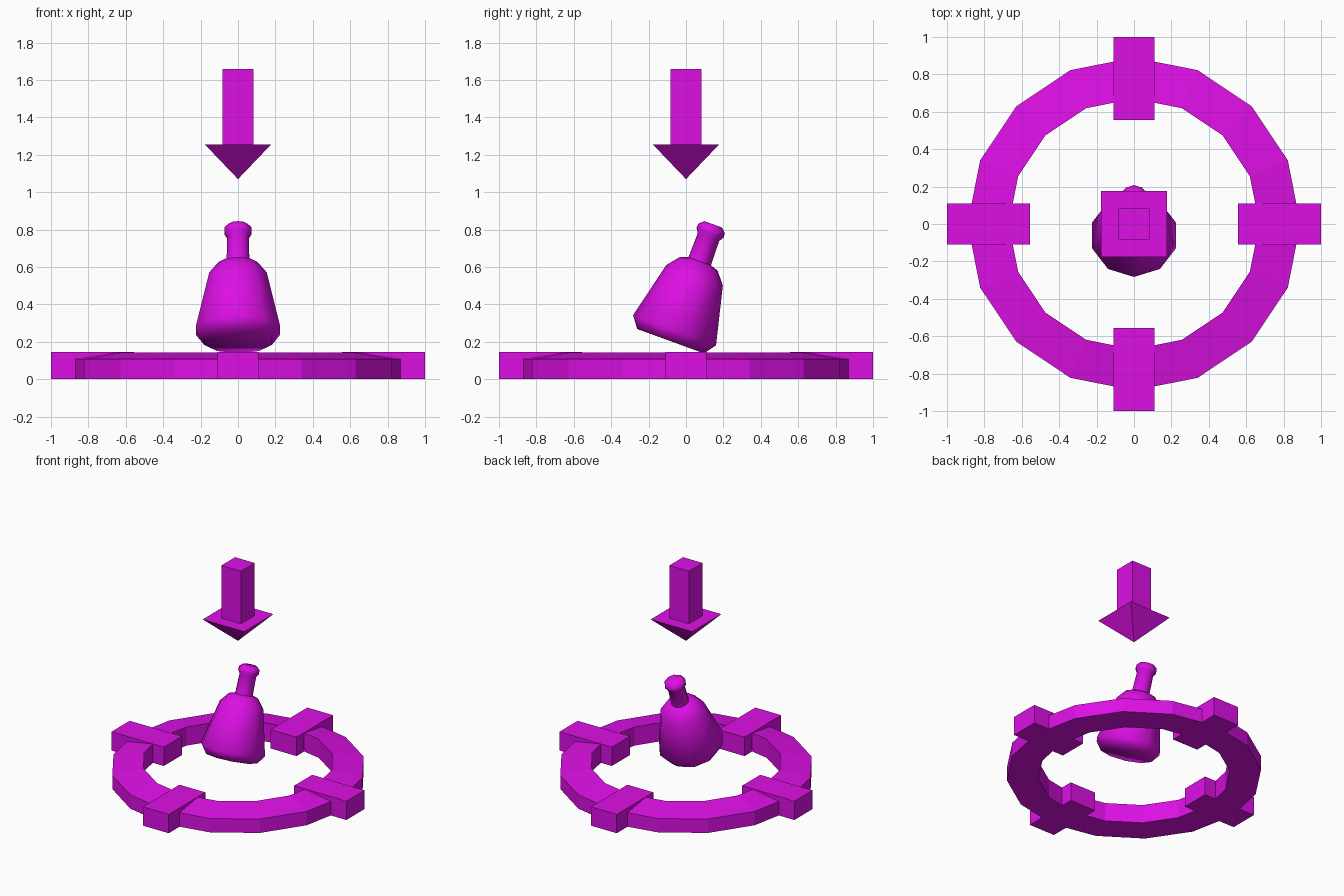
import bpy, bmesh
from math import sin, cos, pi, radians
from mathutils import Matrix

if "Cube" in bpy.data.objects:
    bpy.data.objects.remove(bpy.data.objects["Cube"])

mat = bpy.data.materials.new("magenta")
mat.diffuse_color = (0.72, 0.005, 0.78, 1)
mat.use_nodes = True
mat.node_tree.nodes["Principled BSDF"].inputs["Base Color"].default_value = mat.diffuse_color


def finish(name, bm):
    bmesh.ops.recalc_face_normals(bm, faces=bm.faces)
    me = bpy.data.meshes.new(name)
    bm.to_mesh(me)
    bm.free()
    me.materials.append(mat)
    ob = bpy.data.objects.new(name, me)
    bpy.context.collection.objects.link(ob)
    return ob


def box(name, x0, x1, y0, y1, z0, z1, turn=0):
    bm = bmesh.new()
    bmesh.ops.create_cube(bm, size=1)
    bm.transform(Matrix.Rotation(turn, 4, 'Z')
                 @ Matrix.Translation(((x0 + x1) / 2, (y0 + y1) / 2, (z0 + z1) / 2))
                 @ Matrix.Diagonal((x1 - x0, y1 - y0, z1 - z0, 1)))
    return finish(name, bm)


def lathe(name, profile, sides, start=0.0, closed=False, matrix=Matrix()):
    """Revolve (radius, height) points; closed joins last to first, otherwise caps the ends."""
    bm = bmesh.new()
    rings = [[bm.verts.new((r * cos(start + 2 * pi * i / sides),
                            r * sin(start + 2 * pi * i / sides), z))
              for i in range(sides)] for r, z in profile]
    pairs = list(zip(rings, rings[1:]))
    if closed:
        pairs.append((rings[-1], rings[0]))
    else:
        bm.faces.new(rings[0])
        bm.faces.new(rings[-1])
    for a, b in pairs:
        for i in range(sides):
            j = (i + 1) % sides
            bm.faces.new((a[i], a[j], b[j], b[i]))
    bm.transform(matrix)
    return finish(name, bm)


# Base ring, top sloping down towards the outside
lathe("base_ring", [(0.67, 0), (0.89, 0), (0.89, 0.107), (0.67, 0.143)], 16, closed=True)

# Four blocks across the ring
for k, side in enumerate(("right", "back", "left", "front")):
    box("ring_block_" + side, 0.555, 1.0, -0.11, 0.11, 0, 0.145, k * pi / 2)

# Tilted ten-sided flask
flask = [(0.19, 0.163), (0.236, 0.225), (0.161, 0.537), (0.108, 0.603), (0.064, 0.618),
         (0.061, 0.755), (0.077, 0.78), (0.075, 0.805), (0.05, 0.828)]
tilt = Matrix.Rotation(radians(-20), 4, 'X') @ Matrix.Translation((0, -0.147, 0))
bottle = lathe("flask", flask, 10, start=pi / 2, matrix=tilt)
bpy.context.view_layer.objects.active = bottle
bottle.select_set(True)
bpy.ops.object.shade_smooth_by_angle(angle=radians(60))

# Arrow pointing down at the flask
box("arrow_shaft", -0.083, 0.083, -0.083, 0.083, 1.25, 1.66)
bm = bmesh.new()
bmesh.ops.create_cone(bm, cap_ends=True, segments=4, radius1=0.0, radius2=0.177 * 2 ** 0.5,
                      depth=0.185, matrix=Matrix.Translation((0, 0, 1.1625))
                      @ Matrix.Rotation(pi / 4, 4, 'Z'))
bmesh.ops.remove_doubles(bm, verts=bm.verts, dist=0.0001)
# Square the head to the axes whatever the start angle of the cone
if max(abs(v.co.x) for v in bm.verts) > 0.2:
    bm.transform(Matrix.Rotation(pi / 4, 4, 'Z'))
finish("arrow_head", bm)
